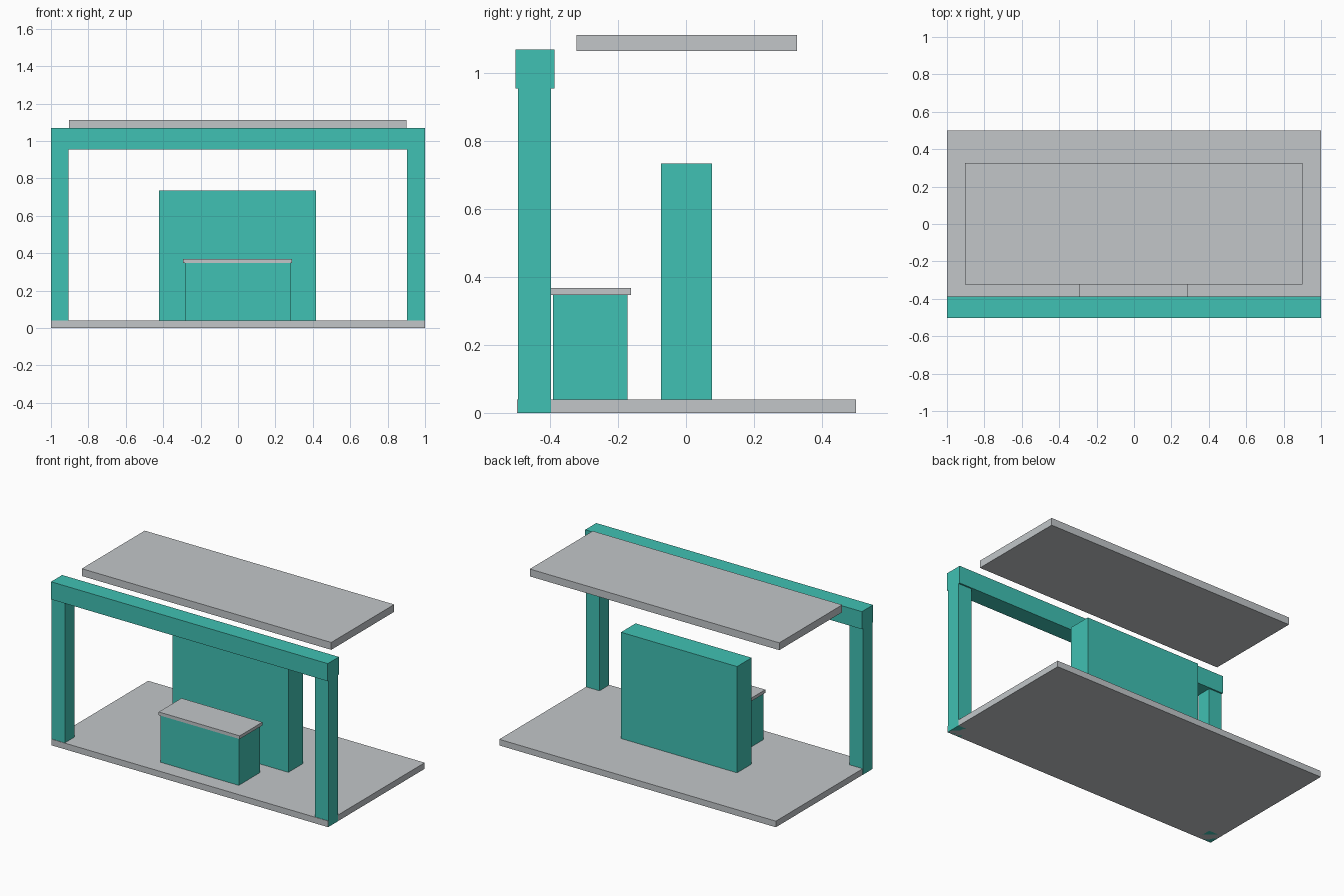
import bpy

if "Cube" in bpy.data.objects:
    bpy.data.objects.remove(bpy.data.objects["Cube"])


def material(name, rgb):
    m = bpy.data.materials.new(name)
    m.diffuse_color = (*rgb, 1.0)
    m.use_nodes = True
    m.node_tree.nodes["Principled BSDF"].inputs["Base Color"].default_value = m.diffuse_color
    return m


teal = material("teal", (0.051, 0.533, 0.451))
grey = material("light_grey", (0.54, 0.565, 0.584))


def box(name, x, y, z, mat):
    """Box spanning the given (min, max) ranges."""
    spans = (x, y, z)
    bpy.ops.mesh.primitive_cube_add(size=1, location=[(a + b) / 2 for a, b in spans])
    ob = bpy.context.object
    ob.name = name
    ob.scale = [b - a for a, b in spans]
    bpy.ops.object.transform_apply(location=False, rotation=False, scale=True)
    ob.data.materials.append(mat)
    return ob


# Floor and floating roof slab
box("floor_slab", (-0.9995, 0.9995), (-0.498, 0.5), (0, 0.04), grey)
box("roof_slab", (-0.903, 0.9), (-0.323, 0.327), (1.065, 1.113), grey)

# Front frame: two posts carrying a beam, posts run down through the floor
for side, x in (("left", (-1.0, -0.905)), ("right", (0.903, 1.0))):
    box(side + "_post", x, (-0.495, -0.397), (0, 0.96), teal)
box("front_beam", (-1, 1), (-0.502, -0.387), (0.955, 1.07), teal)

# Back wall panel in the middle of the floor
box("back_wall", (-0.423, 0.416), (-0.074, 0.077), (0.001, 0.734), teal)

# Counter with an overhanging top
box("counter_body", (-0.284, 0.28), (-0.392, -0.172), (0.001, 0.348), teal)
box("counter_top", (-0.295, 0.29), (-0.397, -0.162), (0.347, 0.368), grey)
